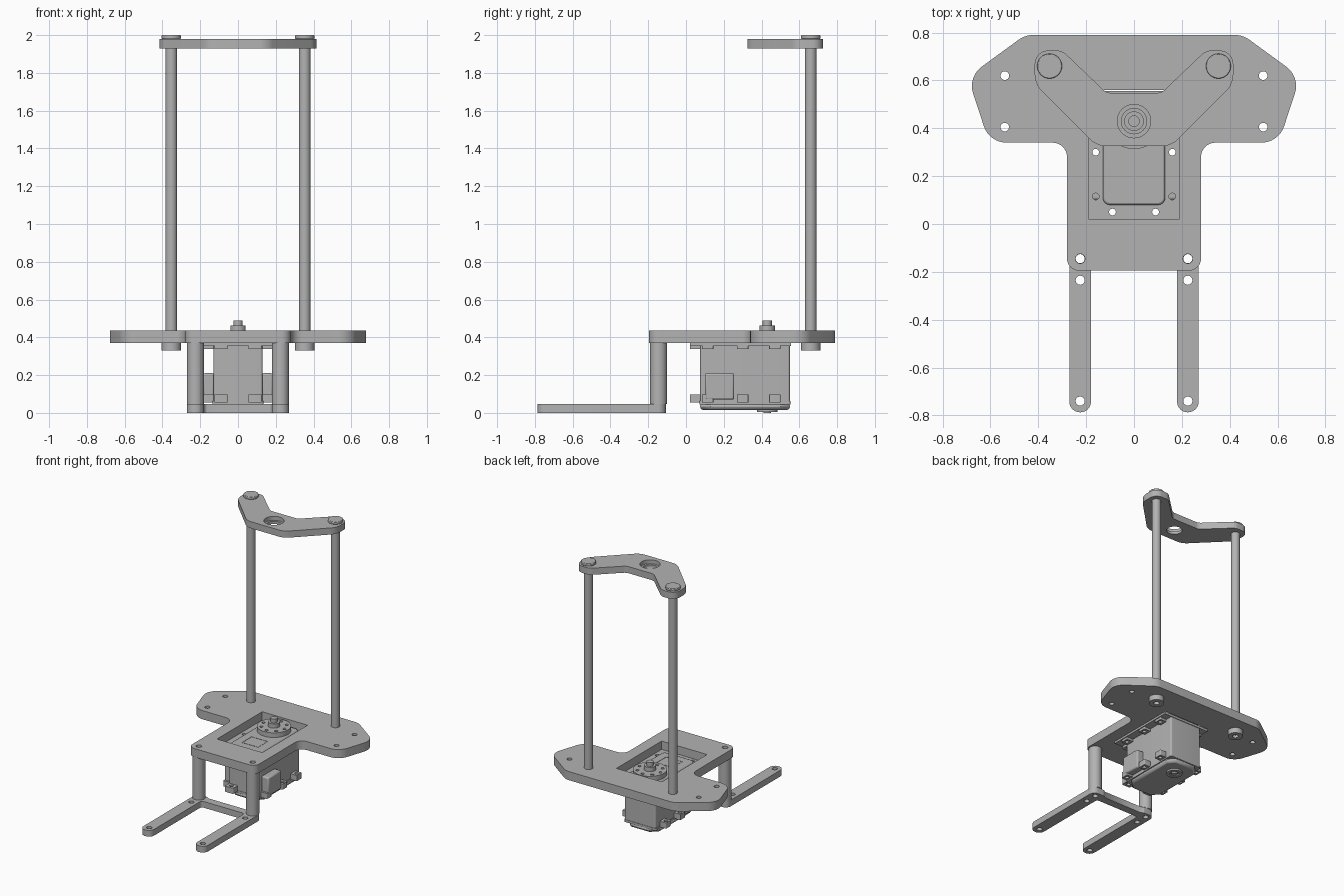
import bpy, bmesh
from math import pi, tau, cos, sin, tan, atan2
from mathutils import Vector

if "Cube" in bpy.data.objects:
    bpy.data.objects.remove(bpy.data.objects["Cube"])

GREY = (0.45, 0.45, 0.45, 1)
grey = bpy.data.materials.new("plain_grey")
grey.use_nodes = True
grey.diffuse_color = GREY
grey.node_tree.nodes["Principled BSDF"].inputs["Base Color"].default_value = GREY


def circle(x, y, r, n=24):
    return [(x + r * cos(tau * i / n), y + r * sin(tau * i / n)) for i in range(n)]


def rounded(corners, steps=8):
    """Outline from (x, y, radius) corners, each replaced by an arc."""
    out = []
    for i, (x, y, r) in enumerate(corners):
        p = Vector((x, y))
        a = Vector(corners[i - 1][:2]) - p
        b = Vector(corners[(i + 1) % len(corners)][:2]) - p
        half = a.angle(b) / 2
        r = min(r, 0.49 * min(a.length, b.length) * tan(half))
        if r < 0.001:
            out.append((x, y))
            continue
        a.normalize()
        b.normalize()
        centre = p + (a + b).normalized() * (r / sin(half))
        start = p + a * (r / tan(half)) - centre
        end = p + b * (r / tan(half)) - centre
        t0 = atan2(start.y, start.x)
        turn = (atan2(end.y, end.x) - t0 + pi) % tau - pi
        for k in range(steps + 1):
            t = t0 + turn * k / steps
            out.append((centre.x + r * cos(t), centre.y + r * sin(t)))
    return out


def mirrored(half):
    return rounded(half + [(-x, y, r) for x, y, r in reversed(half)])


def rect(x0, x1, y0, y1, r=0):
    return rounded([(x0, y0, r), (x1, y0, r), (x1, y1, r), (x0, y1, r)])


def slab(name, z0, z1, outline, holes=(), bevel=0):
    """Flat part: an outline with holes, extruded from z0 to z1."""
    curve = bpy.data.curves.new(name, "CURVE")
    curve.dimensions = "2D"
    curve.fill_mode = "BOTH"
    curve.extrude = (z1 - z0) / 2
    for loop in [outline, *holes]:
        spline = curve.splines.new("POLY")
        spline.points.add(len(loop) - 1)
        for point, (x, y) in zip(spline.points, loop):
            point.co = (x, y, 0, 1)
        spline.use_cyclic_u = True
    temp = bpy.data.objects.new(name + "_outline", curve)
    bpy.context.collection.objects.link(temp)
    bpy.context.view_layer.update()
    graph = bpy.context.evaluated_depsgraph_get()
    mesh = bpy.data.meshes.new_from_object(temp.evaluated_get(graph))
    bpy.data.objects.remove(temp)
    bm = bmesh.new()
    bm.from_mesh(mesh)
    bmesh.ops.remove_doubles(bm, verts=bm.verts, dist=0.0002)
    if not holes:
        bmesh.ops.dissolve_limit(bm, angle_limit=0.01, verts=bm.verts, edges=bm.edges)
    bmesh.ops.recalc_face_normals(bm, faces=bm.faces)
    bmesh.ops.translate(bm, verts=bm.verts, vec=(0, 0, (z0 + z1) / 2))
    bm.to_mesh(mesh)
    bm.free()
    mesh.materials.clear()
    mesh.materials.append(grey)
    obj = bpy.data.objects.new(name, mesh)
    bpy.context.collection.objects.link(obj)
    bpy.ops.object.select_all(action="DESELECT")
    obj.select_set(True)
    bpy.context.view_layer.objects.active = obj
    bpy.ops.object.shade_smooth_by_angle(angle=0.6)
    if bevel:
        mod = obj.modifiers.new("edge", "BEVEL")
        mod.width = bevel
        mod.segments = 2
        mod.limit_method = "ANGLE"
        mod.angle_limit = 0.9
    return obj


SIDES = (("right", -1), ("left", 1))
AXIS_Y = 0.43                      # output shaft
ROD_X, ROD_Y = 0.353, 0.66
POST_X, POST_Y = 0.225, -0.145

# Main plate with motor opening and screw holes
plate_holes = [rect(-0.19, 0.19, 0.02, 0.56)]
for _, s in SIDES:
    plate_holes += [circle(s * 0.54, 0.405, 0.018), circle(s * 0.54, 0.62, 0.018),
                    circle(s * POST_X, POST_Y, 0.02)]
slab("main_plate", 0.37, 0.435, mirrored([
    (0.28, -0.195, 0.05), (0.28, 0.34, 0.06), (0.605, 0.34, 0.1),
    (0.695, 0.615, 0.1), (0.455, 0.79, 0.1)]), plate_holes)

# Forked foot with cross bar
foot_holes = [circle(s * POST_X, y, 0.019) for _, s in SIDES for y in (POST_Y, -0.235, -0.74)]
slab("forked_foot", 0, 0.047, mirrored([
    (0.18, -0.18, 0.02), (0.18, -0.787, 0.044), (0.27, -0.787, 0.044),
    (0.27, -0.107, 0.04), (0.18, -0.107, 0.02), (0.16, -0.12, 0)]), foot_holes)

# Top bracket, with a stepped shaft hole
bracket = mirrored([(0.155, 0.325, 0.1), (0.415, 0.585, 0.1), (0.415, 0.725, 0.06),
                    (0.30, 0.725, 0.06), (0.115, 0.548, 0.05)])
for name, z0, z1, r in (("bracket_lower", 1.93, 1.95, 0.053), ("bracket_upper", 1.95, 1.98, 0.07)):
    slab(name, z0, z1, bracket, [circle(0, AXIS_Y, r, 32)])

# Posts, rods and their end collars
for side, s in SIDES:
    slab(side + "_post", 0.047, 0.37, circle(s * POST_X, POST_Y, 0.045, 32),
         [circle(s * POST_X, POST_Y, 0.02)])
    slab(side + "_rod", 0.35, 1.985, circle(s * ROD_X, ROD_Y, 0.031, 32))
    slab(side + "_rod_cap", 1.98, 2.0, circle(s * ROD_X, ROD_Y, 0.052, 32), bevel=0.004)
    slab(side + "_rod_collar", 0.33, 0.37, circle(s * ROD_X, ROD_Y, 0.052, 32),
         [circle(s * ROD_X, ROD_Y, 0.02)])

# Motor: body, lid, bottom cap and bearing
slab("motor_body", 0.05, 0.37, rect(-0.13, 0.13, 0.075, 0.55, 0.012))
slab("motor_lid", 0.37, 0.395, rect(-0.13, 0.13, 0.08, 0.545, 0.03), bevel=0.008)
slab("motor_label_frame", 0.395, 0.397, rect(-0.07, 0.07, 0.14, 0.26),
     [rect(-0.064, 0.064, 0.146, 0.254)])
slab("motor_bottom_cap", 0.016, 0.052, rounded([
    (-0.13, 0.13, 0), (-0.08, 0.075, 0), (0.08, 0.075, 0), (0.13, 0.13, 0),
    (0.13, 0.50, 0), (0.08, 0.55, 0), (-0.08, 0.55, 0), (-0.13, 0.50, 0)]), bevel=0.015)
slab("motor_bottom_rim", 0.045, 0.062, rect(-0.134, 0.134, 0.072, 0.553, 0.012))
slab("bottom_bearing", 0.004, 0.02, circle(0, AXIS_Y, 0.055, 32), [circle(0, AXIS_Y, 0.032)])
slab("bottom_bearing_pin", 0, 0.02, circle(0, AXIS_Y, 0.02))

# Motor flange and its mounting tabs
flange_holes = []
for _, s in SIDES:
    flange_holes += [circle(s * 0.09, 0.05, 0.014), circle(s * 0.16, 0.115, 0.014),
                     circle(s * 0.16, 0.30, 0.014)]
slab("motor_flange", 0.355, 0.372, rect(-0.19, 0.19, 0.02, 0.555), flange_holes)
for side, s in SIDES:
    for level, z0, z1 in (("upper", 0.337, 0.355), ("lower", 0.055, 0.098)):
        for i, y in enumerate((0.115, 0.30, 0.47)):
            xs = sorted((s * 0.128, s * 0.183))
            slab(f"{side}_{level}_tab_{i + 1}", z0, z1, rect(*xs, y - 0.03, y + 0.03, 0.006),
                 [circle(s * 0.16, y, 0.014)])
        slab(f"{side}_{level}_front_tab", z0, z1,
             rect(*sorted((s * 0.055, s * 0.125)), 0.02, 0.078, 0.006),
             [circle(s * 0.09, 0.05, 0.014)])
    slab(side + "_connector", 0.07, 0.21, rect(*sorted((s * 0.125, s * 0.185)), 0.10, 0.255),
         bevel=0.01)

# Output horn with bolt circle, boss and bolt
slab("horn_disc", 0.395, 0.43, circle(0, AXIS_Y, 0.117, 40),
     [circle(0.088 * cos(tau * i / 8), AXIS_Y + 0.088 * sin(tau * i / 8), 0.012, 12)
      for i in range(8)])
slab("horn_boss", 0.43, 0.462, circle(0, AXIS_Y, 0.041, 32))
slab("horn_bolt", 0.462, 0.49, circle(0, AXIS_Y, 0.024))
